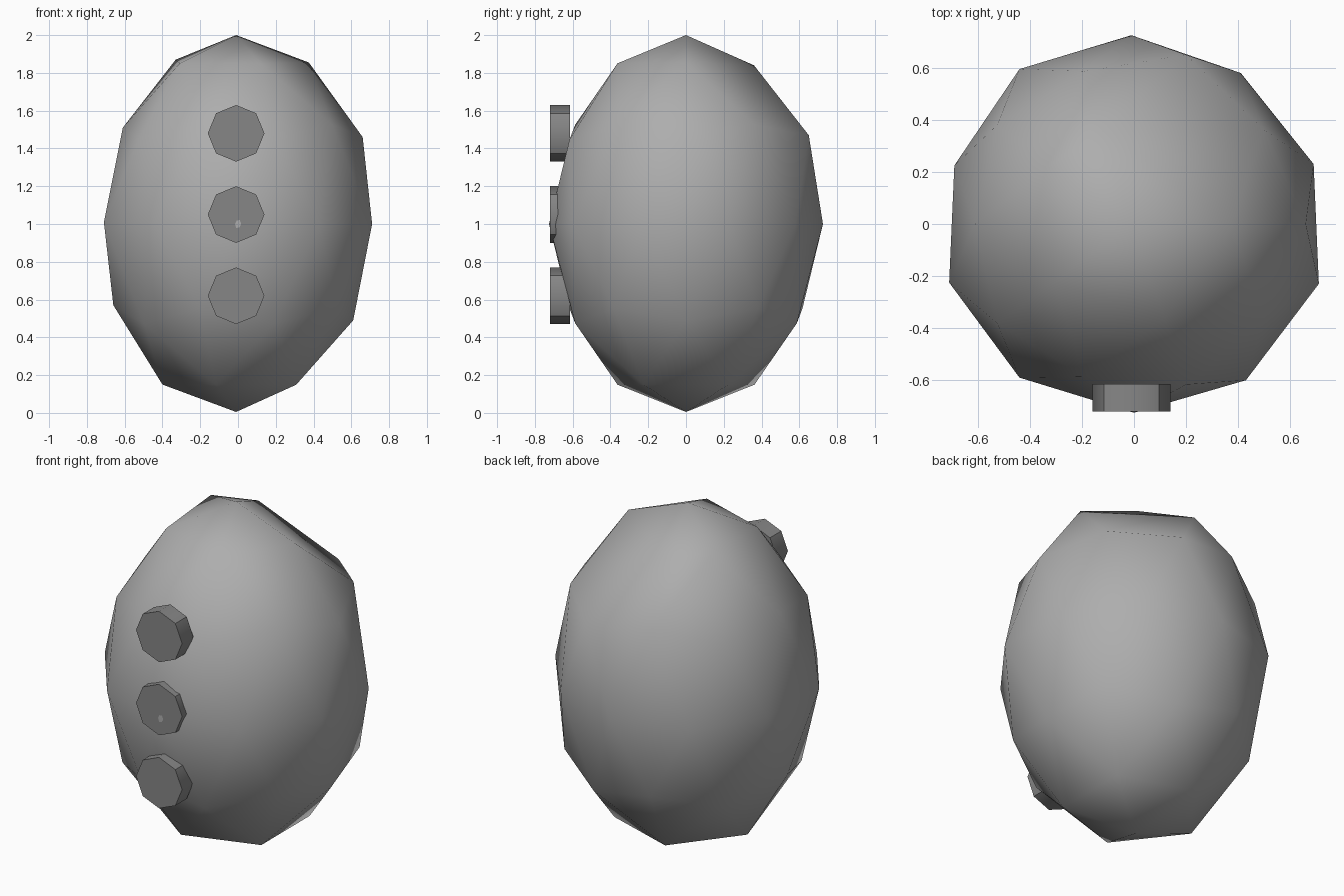
import bpy, bmesh, math
from mathutils import Vector

if "Cube" in bpy.data.objects:
    bpy.data.objects.remove(bpy.data.objects["Cube"])


def material(name, value):
    m = bpy.data.materials.new(name)
    m.diffuse_color = (value, value, value, 1)
    m.use_nodes = True
    m.node_tree.nodes["Principled BSDF"].inputs["Base Color"].default_value = m.diffuse_color
    return m


body_grey = material("mid grey", 0.42)
button_grey = material("dark grey", 0.24)

# Body: low-poly egg-shaped boulder from a stretched icosphere
bpy.ops.mesh.primitive_ico_sphere_add(subdivisions=2, radius=1, location=(0, 0, 0))
body = bpy.context.object
body.name = "body"
body.data.materials.append(body_grey)
for v in body.data.vertices:
    v.co = (v.co.x * 0.725, v.co.y * 0.725, v.co.z + 1)

# Slight irregularity: the nearest corner moves to each point
corners = [
    (-0.01, 0.0, 2.0), (-0.01, 0.0, 0.005),
    (-0.01, 0.725, 1.0), (0.41, 0.58, 1.0), (0.69, 0.23, 1.0),
    (0.71, -0.23, 1.0), (0.43, -0.60, 1.0), (-0.44, -0.59, 1.0),
    (-0.71, -0.225, 1.01), (-0.69, 0.225, 1.0), (-0.44, 0.595, 1.0),
    (0.66, 0.0, 1.46), (-0.61, 0.0, 1.51), (0.375, 0.0, 1.855),
    (-0.33, 0.22, 1.87), (0.2, 0.65, 1.47), (0.61, 0.0, 0.49),
    (-0.66, 0.0, 0.57), (-0.40, 0.0, 0.15), (-0.12, 0.36, 1.84),
]
for c in corners:
    point = Vector(c)
    min(body.data.vertices, key=lambda v: (v.co - point).length).co = point
body.data.shade_smooth()

# Buttons: three octagonal discs down the front
for name, z in (("top_button", 1.48), ("middle_button", 1.05), ("bottom_button", 0.62)):
    bpy.ops.mesh.primitive_cylinder_add(vertices=8, radius=0.15, depth=0.105,
                                        location=(-0.01, -0.6675, z),
                                        rotation=(math.pi / 2, 0, 0))
    button = bpy.context.object
    button.name = name
    button.data.materials.append(button_grey)
    button.data.shade_smooth()
    # Rims and diagonal corners stay sharp
    bm = bmesh.new()
    bm.from_mesh(button.data)
    for e in bm.edges:
        a, b = e.verts
        upright = abs(a.co.z - b.co.z) > 0.01
        e.smooth = upright and min(abs(a.co.x), abs(a.co.y)) < 0.01
    bm.to_mesh(button.data)
    bm.free()
